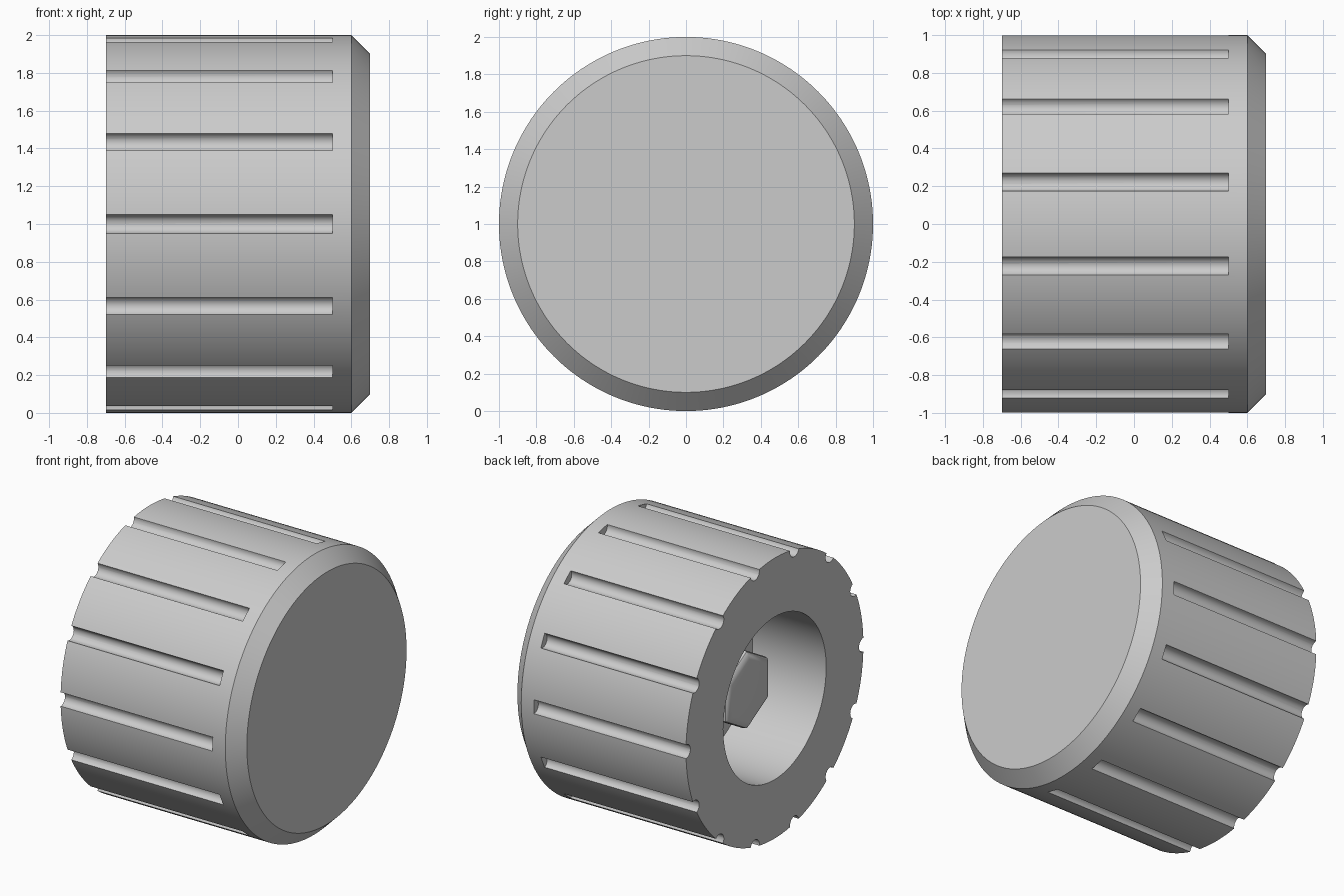
import bpy, bmesh, math
from mathutils import Matrix, Vector

cube = bpy.data.objects.get("Cube")
if cube:
    bpy.data.objects.remove(cube, do_unlink=True)

AXIS_Z = 1.0        # height of the knob's horizontal axis
GROOVES = 14

grey = bpy.data.materials.new("grey")
grey.use_nodes = True
colour = (0.6, 0.6, 0.6, 1)
grey.diffuse_color = colour
grey.node_tree.nodes["Principled BSDF"].inputs["Base Color"].default_value = colour


def make_object(name, bm):
    bmesh.ops.recalc_face_normals(bm, faces=bm.faces[:])
    mesh = bpy.data.meshes.new(name)
    bm.to_mesh(mesh)
    bm.free()
    mesh.materials.append(grey)
    obj = bpy.data.objects.new(name, mesh)
    obj.location.z = AXIS_Z
    bpy.context.collection.objects.link(obj)
    return obj


def lathe(profile, sides):
    """Rings of (x, radius) around the x axis, capped at both ends."""
    bm = bmesh.new()
    rings = []
    for x, r in profile:
        angles = [math.tau * i / sides for i in range(sides)]
        rings.append([bm.verts.new((x, r * math.sin(a), r * math.cos(a))) for a in angles])
    for a, b in zip(rings, rings[1:]):
        for i in range(sides):
            j = (i + 1) % sides
            bm.faces.new((a[i], a[j], b[j], b[i]))
    bm.faces.new(rings[0])
    bm.faces.new(rings[-1])
    return bm


def finish(obj):
    bpy.ops.object.select_all(action="DESELECT")
    obj.select_set(True)
    bpy.context.view_layer.objects.active = obj
    for mod in obj.modifiers[:]:
        bpy.ops.object.modifier_apply(modifier=mod.name)
    bpy.ops.object.shade_smooth_by_angle(angle=math.radians(30))


# Knob body: chamfered face at +x, round recess from -x
body = make_object("knob_body", lathe(
    [(-0.12, 0.58), (-0.7, 0.58), (-0.7, 1), (0.6, 1), (0.7, 0.9)], 168))

# Grip grooves: round bars around the rim, cut away from the body
bars = bmesh.new()
for i in range(GROOVES):
    turn = Matrix.Rotation(math.tau * i / GROOVES, 4, "X")
    place = Matrix.Translation(Vector((-0.2, -1, 0))) @ Matrix.Rotation(math.pi / 2, 4, "Y")
    bmesh.ops.create_cone(bars, cap_ends=True, segments=24, radius1=0.05,
                          radius2=0.05, depth=1.4, matrix=turn @ place)
cutter = make_object("groove_cutter", bars)
cutter.hide_render = True
cut = body.modifiers.new("grooves", "BOOLEAN")
cut.operation = "DIFFERENCE"
cut.solver = "EXACT"
cut.object = cutter
finish(body)
bpy.data.objects.remove(cutter, do_unlink=True)

# Hexagonal post inside the recess, with a rounded end
post = make_object("hex_post", lathe(
    [(-0.5, 0.225), (-0.493, 0.253), (-0.478, 0.273), (-0.45, 0.28), (-0.1, 0.28)], 6))
finish(post)
